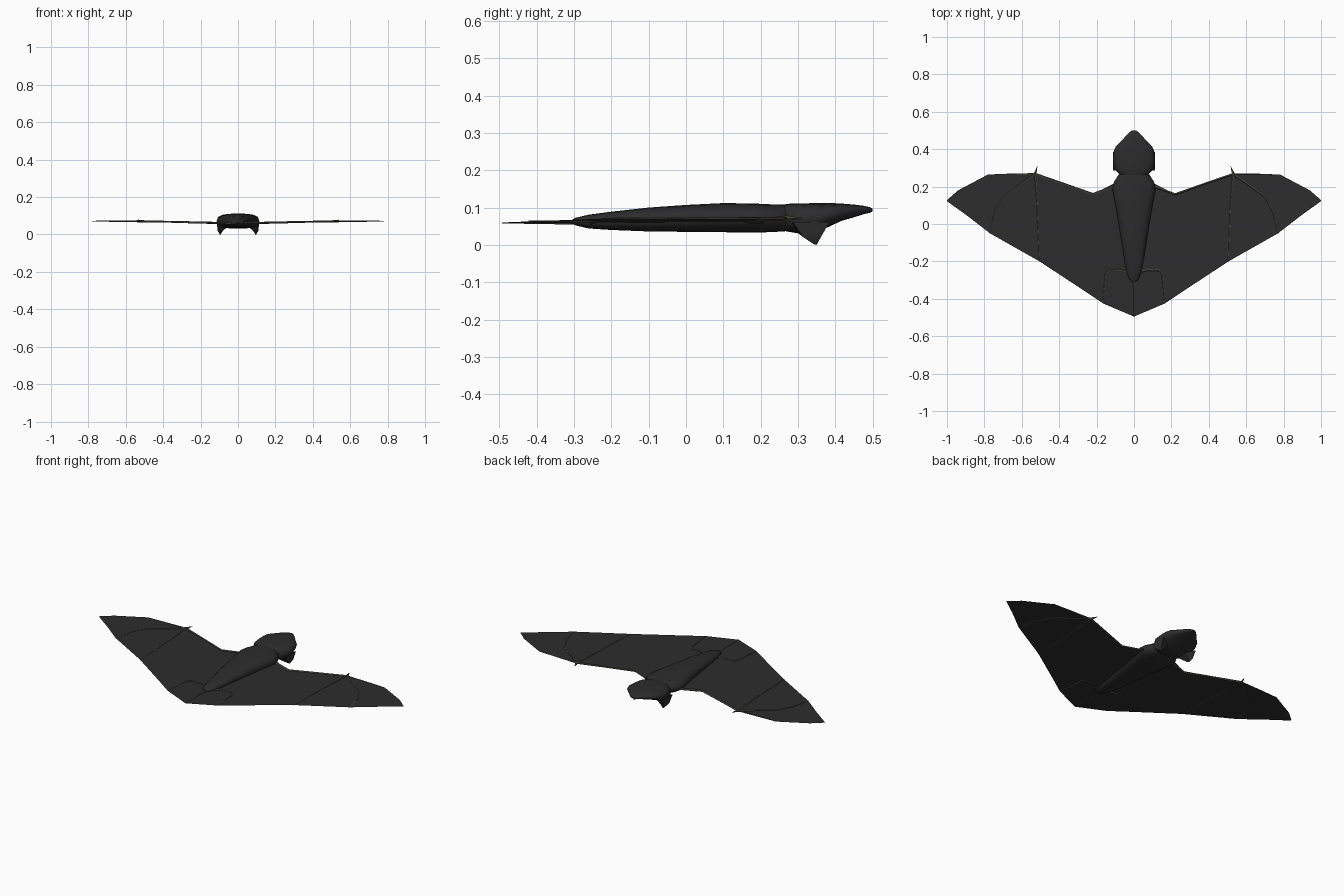
import bpy, bmesh, math
from mathutils import Vector

if "Cube" in bpy.data.objects:
    bpy.data.objects.remove(bpy.data.objects["Cube"])


def material(name, rgb):
    m = bpy.data.materials.new(name)
    m.diffuse_color = (*rgb, 1)
    m.use_nodes = True
    m.node_tree.nodes["Principled BSDF"].inputs["Base Color"].default_value = m.diffuse_color
    return m


FUR = material("dark fur", (0.025, 0.025, 0.025))
SKIN = material("wing skin", (0.026, 0.026, 0.026))
BONE = material("olive grey bone", (0.085, 0.08, 0.062))


def finish(name, bm, mat, smooth=None):
    bmesh.ops.recalc_face_normals(bm, faces=bm.faces)
    me = bpy.data.meshes.new(name)
    bm.to_mesh(me)
    bm.free()
    me.materials.append(mat)
    ob = bpy.data.objects.new(name, me)
    bpy.context.collection.objects.link(ob)
    if smooth:
        bpy.ops.object.select_all(action='DESELECT')
        bpy.context.view_layer.objects.active = ob
        ob.select_set(True)
        bpy.ops.object.shade_smooth_by_angle(angle=math.radians(smooth))
    return ob


def bridge(bm, rings):
    n = len(rings[0])
    for a, b in zip(rings, rings[1:]):
        for i in range(n):
            j = (i + 1) % n
            bm.faces.new((a[i], a[j], b[j], b[i]))
    bm.faces.new(rings[0])
    bm.faces.new(rings[-1])


def loft(name, sections, power, sides=16):
    """Rounded sections along y: (y, half width, bottom z, top z)."""
    bm = bmesh.new()
    rings = []
    for y, w, lo, hi in sections:
        ring = []
        for i in range(sides):
            a = math.tau * i / sides
            c, s = math.cos(a), math.sin(a)
            x = w * math.copysign(abs(c) ** power, c)
            z = (lo + hi) / 2 + (hi - lo) / 2 * math.copysign(abs(s) ** power, s)
            ring.append(bm.verts.new((x, y, z)))
        rings.append(ring)
    bridge(bm, rings)
    return finish(name, bm, FUR, 50)


def wing_z(x):
    return 0.059 + 0.012 * min(1, abs(x) / 0.5)


def tube(bm, pts, side, sides=5):
    """Tapered limb through (x, y, radius) points lying on the wing."""
    rings = []
    ps = [Vector((side * x, y, wing_z(x))) for x, y, r in pts]
    for i, p in enumerate(ps):
        d = (ps[min(i + 1, len(ps) - 1)] - ps[max(i - 1, 0)]).normalized()
        u = d.cross(Vector((0, 0, 1))).normalized()
        v = u.cross(d)
        r = pts[i][2]
        rings.append([bm.verts.new(p + r * (math.cos(a) * u + math.sin(a) * v))
                      for a in (math.tau * k / sides for k in range(sides))])
    bridge(bm, rings)


# Torso, tapering to the tail
loft("body", [(-0.31, 0.008, 0.059, 0.065), (-0.295, 0.026, 0.052, 0.073),
              (-0.26, 0.038, 0.044, 0.081), (-0.2, 0.050, 0.040, 0.089),
              (-0.1, 0.066, 0.036, 0.100), (0, 0.082, 0.035, 0.107),
              (0.1, 0.099, 0.034, 0.112), (0.18, 0.115, 0.033, 0.111),
              (0.22, 0.110, 0.034, 0.109), (0.26, 0.085, 0.036, 0.108),
              (0.30, 0.06, 0.04, 0.105)], 0.85)

# Head, narrowing to the snout
loft("head", [(0.25, 0.055, 0.042, 0.104), (0.27, 0.083, 0.036, 0.110),
              (0.30, 0.108, 0.031, 0.111), (0.35, 0.113, 0.034, 0.112),
              (0.39, 0.108, 0.052, 0.112), (0.415, 0.097, 0.064, 0.111),
              (0.45, 0.062, 0.074, 0.108), (0.475, 0.040, 0.082, 0.105),
              (0.492, 0.022, 0.086, 0.101), (0.5, 0.010, 0.090, 0.097)], 0.75)

# Ears hanging below the sides of the head
for side, label in ((1, "right"), (-1, "left")):
    bm = bmesh.new()
    base = [(0.112, 0.285, 0.062), (0.055, 0.29, 0.04),
            (0.055, 0.355, 0.042), (0.112, 0.385, 0.062)]
    mid = [(0.110, 0.315, 0.020), (0.082, 0.315, 0.020),
           (0.080, 0.355, 0.022), (0.110, 0.362, 0.022)]
    tip = [(0.097, 0.342, 0.002), (0.092, 0.342, 0.002),
           (0.092, 0.350, 0.0), (0.097, 0.350, 0.0)]
    bridge(bm, [[bm.verts.new((side * x, y, z)) for x, y, z in r]
                for r in (base, mid, tip)])
    finish(label + "_ear", bm, FUR, 40)

# Wing membrane: leading and trailing edge points paired across the span
lead = [(0, 0.21), (0.11, 0.215), (0.22, 0.16), (0.53, 0.27),
        (0.78, 0.265), (0.94, 0.18), (1.0, 0.128)]
trail = [(0, -0.495), (0.165, -0.425), (0.28, -0.348), (0.505, -0.2),
         (0.77, -0.05), (0.89, 0.043), (1.0, 0.122)]
bm = bmesh.new()
for side in (1, -1):
    f, b = [[bm.verts.new((side * x, y, wing_z(x))) for x, y in row]
            for row in (lead, trail)]
    for i in range(len(f) - 1):
        quad = (f[i], b[i], b[i + 1], f[i + 1])
        bm.faces.new(quad if side > 0 else quad[::-1])
bmesh.ops.remove_doubles(bm, verts=bm.verts, dist=1e-5)
finish("wing_membrane", bm, SKIN)

# Limb bones on each side
bones = {
    "arm": [(0.10, 0.205, 0.006), (0.22, 0.16, 0.006), (0.38, 0.217, 0.005),
            (0.53, 0.268, 0.006)],
    "leading_finger": [(0.53, 0.268, 0.004), (0.65, 0.268, 0.002),
                       (0.78, 0.263, 0.0015)],
    "middle_finger": [(0.53, 0.268, 0.005), (0.70, 0.145, 0.003),
                      (0.745, 0.06, 0.003), (0.77, -0.05, 0.002)],
    "inner_finger": [(0.53, 0.268, 0.005), (0.517, 0.12, 0.003),
                     (0.513, 0, 0.003), (0.505, -0.2, 0.002)],
    "thumb_claw": [(0.535, 0.262, 0.009), (0.524, 0.285, 0.005),
                   (0.517, 0.31, 0.0008)],
    "leg": [(0.035, -0.255, 0.006), (0.07, -0.246, 0.005), (0.135, -0.248, 0.005),
            (0.152, -0.268, 0.004), (0.165, -0.422, 0.002)],
}
for side, label in ((1, "right"), (-1, "left")):
    for part, pts in bones.items():
        bm = bmesh.new()
        tube(bm, pts, side)
        finish(label + "_" + part, bm, BONE, 60)

# Tail bone along the centre of the rear membrane
bm = bmesh.new()
tube(bm, [(0, -0.29, 0.005), (0, -0.4, 0.003), (0, -0.493, 0.0015)], 1)
finish("tail_bone", bm, BONE, 60)
